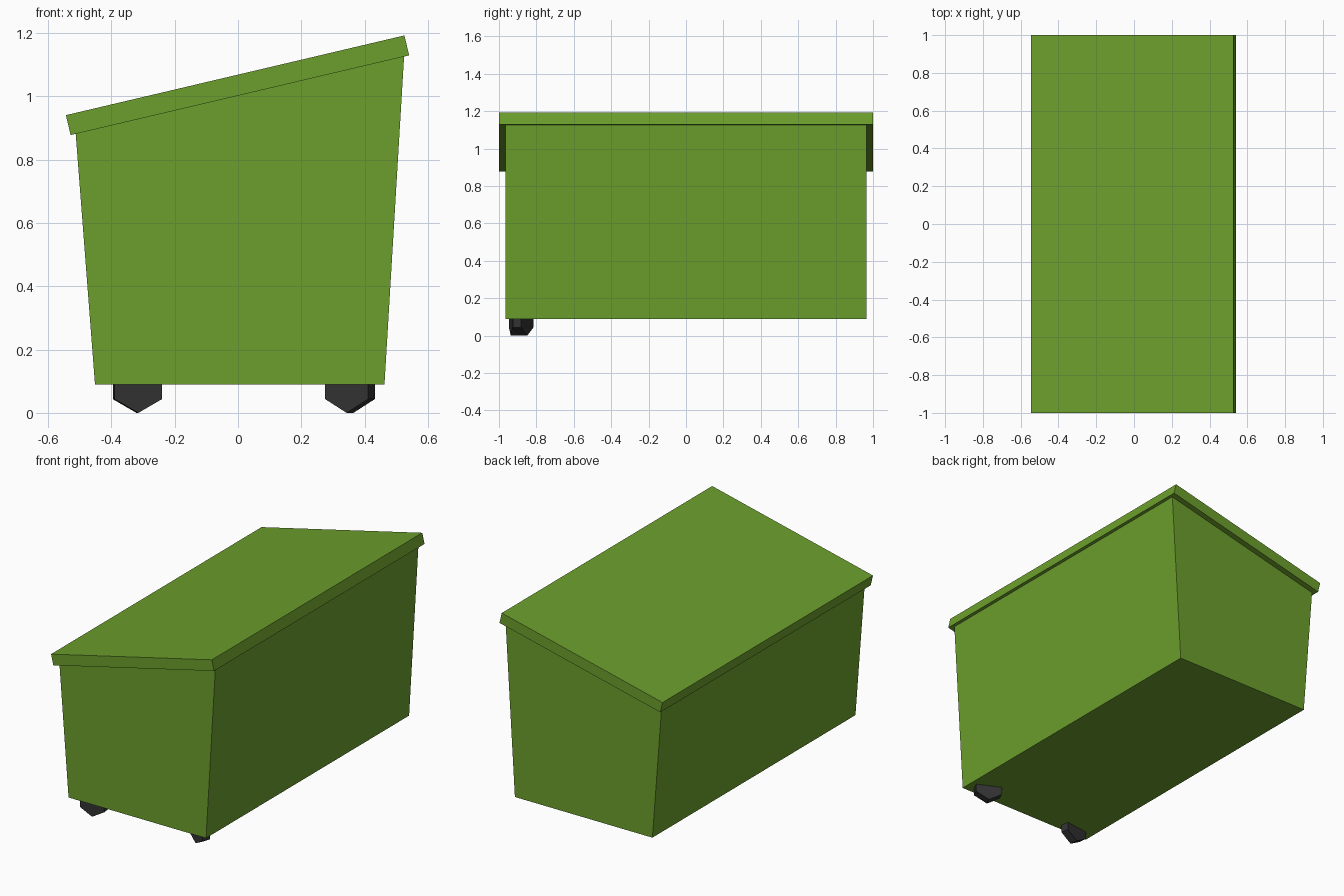
import bpy
import bmesh
import math
from mathutils import Matrix

if "Cube" in bpy.data.objects:
    bpy.data.objects.remove(bpy.data.objects["Cube"])


def material(name, color):
    mat = bpy.data.materials.new(name)
    mat.diffuse_color = (*color, 1.0)
    mat.use_nodes = True
    mat.node_tree.nodes["Principled BSDF"].inputs["Base Color"].default_value = mat.diffuse_color
    return mat


GREEN = material("bin green", (0.15, 0.345, 0.026))
BLACK = material("wheel black", (0.033, 0.033, 0.034))


def prism(name, profile, depth, mat, place=Matrix.Identity(4)):
    """Extrude an x-z profile along y, centred on y = 0, then place it."""
    bm = bmesh.new()
    face = bm.faces.new([bm.verts.new((x, -depth / 2, z)) for x, z in profile])
    ext = bmesh.ops.extrude_face_region(bm, geom=[face])
    moved = [v for v in ext["geom"] if isinstance(v, bmesh.types.BMVert)]
    bmesh.ops.translate(bm, verts=moved, vec=(0, depth, 0))
    bmesh.ops.recalc_face_normals(bm, faces=bm.faces)
    mesh = bpy.data.meshes.new(name)
    bm.to_mesh(mesh)
    bm.free()
    mesh.materials.append(mat)
    obj = bpy.data.objects.new(name, mesh)
    obj.matrix_world = place
    bpy.context.collection.objects.link(obj)
    return obj


# Tapered container with a sloping top
prism("container", [(-0.452, 0.09), (0.463, 0.09), (0.525, 1.127), (-0.513, 0.882)],
      1.93, GREEN)

# Overhanging sloped lid
prism("lid", [(-0.529, 0.878), (0.541, 1.13), (0.526, 1.193), (-0.544, 0.941)],
      2.0, GREEN)

# Two six-sided caster wheels at the front, each swivelled differently
R = 0.087
hexagon = [(R * math.sin(i * math.pi / 3), R * math.cos(i * math.pi / 3)) for i in range(6)]
for name, x, y, swivel in (("left_wheel", -0.318, -0.913, 7),
                           ("right_wheel", 0.354, -0.871, -26)):
    place = Matrix.Translation((x, y, R)) @ Matrix.Rotation(math.radians(swivel), 4, "Z")
    prism(name, hexagon, 0.049, BLACK, place)
